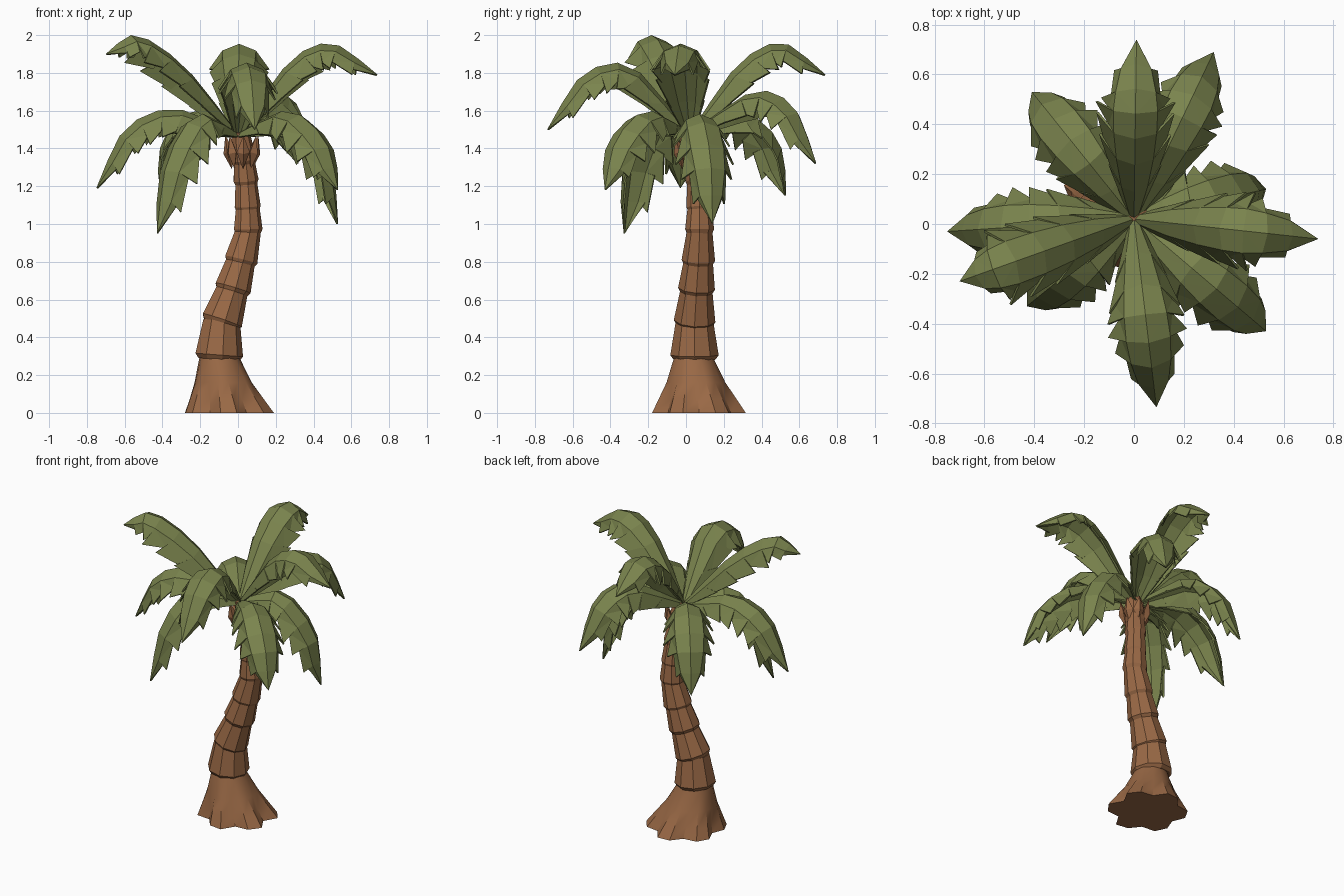
import bpy, bmesh, math
from mathutils import Vector

if "Cube" in bpy.data.objects:
    bpy.data.objects.remove(bpy.data.objects["Cube"])

def material(name, rgb):
    m = bpy.data.materials.new(name)
    m.diffuse_color = (*rgb, 1)
    m.use_nodes = True
    m.node_tree.nodes["Principled BSDF"].inputs["Base Color"].default_value = m.diffuse_color
    return m

BARK = material("bark brown", (0.32, 0.14, 0.06))
LEAF = material("leaf green", (0.195, 0.23, 0.075))

def finish(bm, name, mat):
    bmesh.ops.remove_doubles(bm, verts=bm.verts, dist=0.0005)
    bmesh.ops.dissolve_degenerate(bm, edges=bm.edges, dist=0.0005)
    me = bpy.data.meshes.new(name)
    bm.to_mesh(me)
    bm.free()
    ob = bpy.data.objects.new(name, me)
    bpy.context.collection.objects.link(ob)
    me.materials.append(mat)
    return ob

def skin(bm, rings):
    """Join equal-length vertex rings and cap both ends."""
    for a, b in zip(rings, rings[1:]):
        for i in range(len(a)):
            j = (i + 1) % len(a)
            bm.faces.new((a[i], a[j], b[j], b[i]))
    bm.faces.new(rings[0][::-1])
    bm.faces.new(rings[-1])

# Root flare: lobed at the ground, round at the top
bm = bmesh.new()
N = 18
rings = []
for cx, cy, z, r, lobe in [(-.05, .07, 0, .222, .12), (-.062, .063, .07, .190, .10),
                           (-.078, .053, .16, .155, .02), (-.095, .042, .27, .114, 0),
                           (-.1, .042, .31, .10, 0)]:
    ring = []
    for i in range(N):
        a = math.tau * i / N
        k = r * (1 + lobe * (1 if i % 3 else -1.2) + lobe * .25 * math.sin(2.3 * i))
        ring.append(bm.verts.new((cx + k * math.cos(a), cy + k * math.sin(a), z)))
    rings.append(ring)
skin(bm, rings)
root = finish(bm, "root_flare", BARK)
bpy.context.view_layer.objects.active = root
root.select_set(True)
bpy.ops.object.shade_smooth_by_angle(angle=math.radians(25))

# Trunk: stacked tapering segments along a leaning path
PATH = [Vector(p) for p in [(-.104, .045, .295), (-.09, .045, .48), (-.032, .055, .65),
        (.012, .065, .80), (.052, .072, .96), (.05, .072, 1.08), (.042, .065, 1.22),
        (.032, .05, 1.33), (.012, .025, 1.48)]]
BOTTOM = [.130, .112, .099, .090, .078, .071, .068, .066]
TOP = [.100, .085, .078, .068, .064, .058, .056, .05]

def ring_at(bm, c, d, r, n=9):
    q = Vector((0, 0, 1)).rotation_difference(d)
    return [bm.verts.new(c + q @ Vector((r * math.cos(math.tau * i / n),
            r * math.sin(math.tau * i / n), 0))) for i in range(n)]

for k in range(8):
    bm = bmesh.new()
    a, b = PATH[k], PATH[k + 1]
    d = (b - a).normalized()
    skin(bm, [ring_at(bm, a - d * .012, d, BOTTOM[k] * .86),
              ring_at(bm, a + d * .012, d, BOTTOM[k]),
              ring_at(bm, b + d * .01, d, TOP[k])])
    finish(bm, f"trunk_segment_{k + 1}", BARK)

# Husk: pointed shards flaring around the trunk top
for k in range(7):
    a = math.tau * k / 7 + .3
    out = Vector((math.cos(a), math.sin(a), 0))
    side = Vector((-out.y, out.x, 0))
    c = Vector((.022, .035, 0))
    up = lambda r, z, s=0: bm.verts.new(c + out * r + side * s + Vector((0, 0, z)))
    bm = bmesh.new()
    low, left, right = up(.055, 1.29), up(.075, 1.38, -.035), up(.075, 1.38, .035)
    mid, tip, back = up(.10, 1.37), up(.09, 1.47), up(.04, 1.38)
    for f in [(low, right, mid), (low, mid, left), (mid, right, tip), (left, mid, tip),
              (low, back, right), (low, left, back), (back, tip, right), (back, left, tip)]:
        bm.faces.new(f)
    finish(bm, f"husk_shard_{k + 1}", BARK)

# Fronds: folded leaves with a toothed edge, swept along a curved rib
WIDTH = [(0, .025), (.15, .09), (.35, .14), (.6, .15), (.82, .12), (.93, .065), (1, 0)]

def half_width(t):
    for (a, u), (b, v) in zip(WIDTH, WIDTH[1:]):
        if t <= b:
            return u + (v - u) * (t - a) / (b - a)
    return 0

def frond(name, tip, prof):
    start = Vector((0, .02, 1.48))
    heading = Vector((tip[0], tip[1] - .02, 0))
    pts = [start] + [Vector((start.x + heading.x * f, start.y + heading.y * f, z))
                     for f, z in prof]
    pts = [2 * pts[0] - pts[1]] + pts + [2 * pts[-1] - pts[-2]]
    side = Vector((0, 0, 1)).cross(heading.normalized())

    def rib(t):
        s = min(max(t, 0), 1) * (len(pts) - 3)
        i = min(int(s), len(pts) - 4)
        u = s - i
        p0, p1, p2, p3 = pts[i:i + 4]
        return .5 * (2 * p1 + (p2 - p0) * u + (2 * p0 - 5 * p1 + 4 * p2 - p3) * u * u
                     + (3 * p1 - p0 - 3 * p2 + p3) * u ** 3)

    def point(t, sx, across, drop, scale=1):
        tan = (rib(t + .03) - rib(t - .03)).normalized()
        w = half_width(min(t, 1)) * scale
        return rib(t) + side * (sx * w * across) - tan.cross(side) * (w * drop)

    bm = bmesh.new()
    n = 7
    for sx in (-1, 1):
        for k in range(n):
            t0, t1 = k / n, (k + 1) / n
            near = .97 if t0 < .3 else .75
            far = min(t1 + .04, 1)
            co = [rib(t0), rib(t1), point(t1, sx, .6, .25), point(t0, sx, .6, .25)]
            v = [bm.verts.new(c) for c in co]
            o0 = bm.verts.new(point(t0, sx, 1, .88, near))
            o1 = bm.verts.new(point(far, sx, 1, .88, 1.08))
            for f in ((v[0], v[1], v[2], v[3]), (v[3], v[2], o1, o0)):
                bm.faces.new(f if sx < 0 else f[::-1])
    bmesh.ops.triangulate(bm, faces=bm.faces)
    bmesh.ops.remove_doubles(bm, verts=bm.verts, dist=.0005)
    bmesh.ops.recalc_face_normals(bm, faces=bm.faces)
    if sum(f.normal.z * f.calc_area() for f in bm.faces) < 0:
        bmesh.ops.reverse_faces(bm, faces=bm.faces)
    ob = finish(bm, name, LEAF)
    mod = ob.modifiers.new("thickness", "SOLIDIFY")
    mod.thickness = .01
    mod.offset = -1

# tip position, then (fraction of reach, height) along the rib
FRONDS = {
    "upper_frond_back": ((.01, .74), [(.35, 1.84), (.68, 1.96), (1, 1.79)]),
    "upper_frond_right": ((.74, -.06), [(.37, 1.86), (.68, 1.955), (1, 1.79)]),
    "upper_frond_front": ((.09, -.735), [(.40, 1.83), (.75, 1.79), (1, 1.50)]),
    "upper_frond_left": ((-.70, -.23), [(.40, 1.83), (.77, 2.0), (1, 1.90)]),
    "middle_frond_back_right": ((.32, .69), [(.5, 1.70), (.82, 1.62), (1, 1.32)]),
    "lower_frond_left": ((-.75, -.03), [(.45, 1.61), (.8, 1.50), (1, 1.19)]),
    "lower_frond_right": ((.53, .14), [(.5, 1.58), (.92, 1.34), (1, 1.0)]),
    "lower_frond_front_right": ((.53, -.43), [(.5, 1.60), (.87, 1.44), (1, 1.18)]),
    "lower_frond_front_left": ((-.43, -.33), [(.5, 1.58), (.87, 1.33), (1, .95)]),
    "lower_frond_back_left": ((-.41, .53), [(.5, 1.61), (.87, 1.45), (1, 1.15)]),
}
for name, (tip, prof) in FRONDS.items():
    frond(name, tip, prof)
